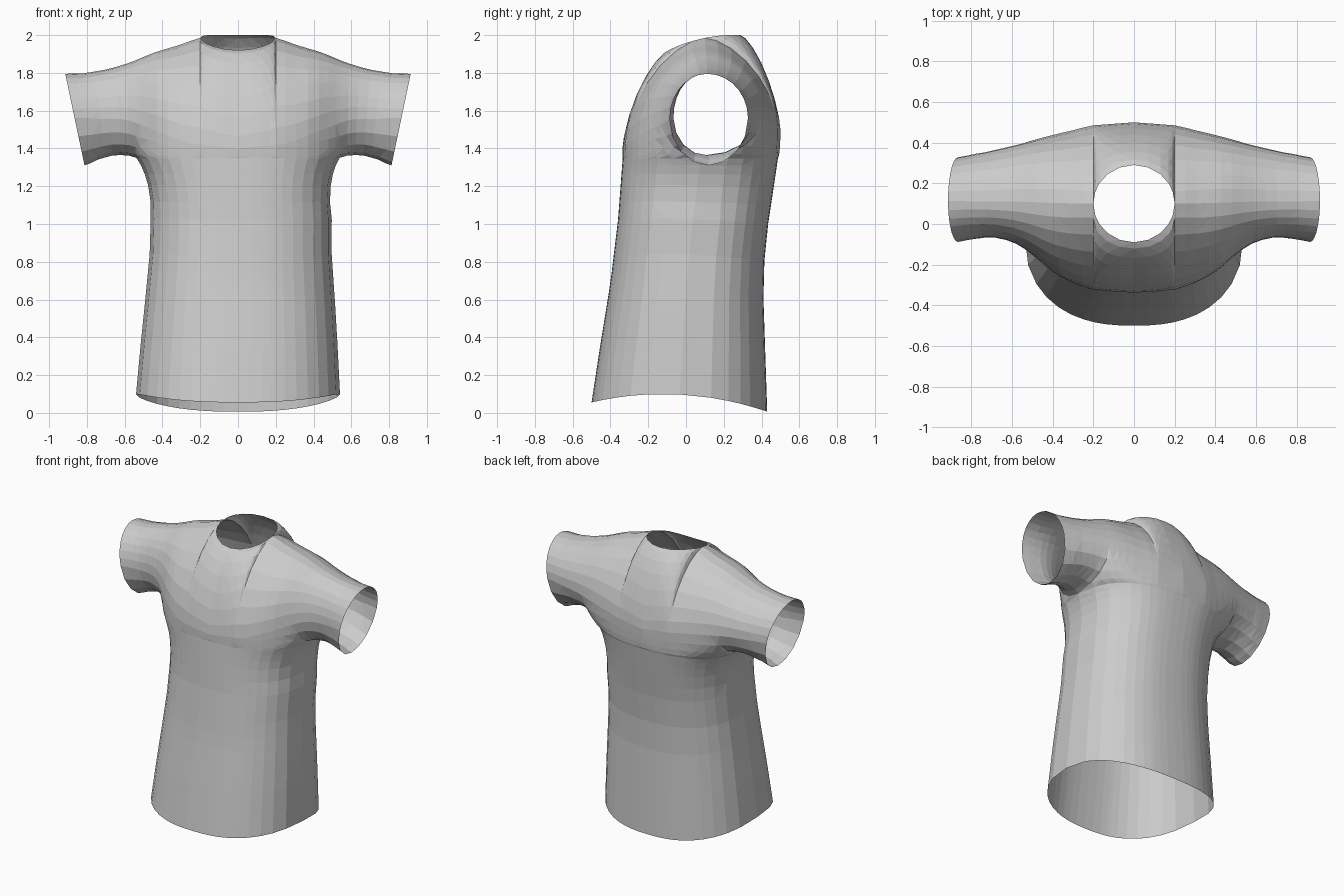
import bpy
import bmesh
from math import sin, cos, pi, sqrt

cube = bpy.data.objects.get("Cube")
if cube:
    bpy.data.objects.remove(cube, do_unlink=True)

ARMPIT_X, ARMPIT_Z, NECK_R = 0.54, 1.35, 0.2


def lerp(table, t):
    """Piecewise linear lookup in a list of (key, value) pairs."""
    if t <= table[0][0]:
        return table[0][1]
    for (a, va), (b, vb) in zip(table, table[1:]):
        if t <= b:
            return va + (vb - va) * (t - a) / (b - a)
    return table[-1][1]


# Torso outline by height
WIDTH = [(0, .54), (.3, .52), (.5, .505), (.8, .482), (1.1, .478), (1.2, .488), (1.28, .508), (1.35, .54)]
CHEST = [(0, -.5), (.3, -.455), (.65, -.4), (1.0, -.36), (1.35, -.335)]
BACK = [(0, .43), (.6, .41), (.8, .415), (1.0, .435), (1.2, .465), (1.35, .487)]
LEAN = [(0, 0), (.5, .01), (1.0, .017), (1.35, 0)]

# Shoulder and sleeve outline by distance from the middle
TOP = [(0, 1.985), (.2, 1.985), (.33, 1.945), (.45, 1.91), (.6, 1.842), (.7, 1.812), (.78, 1.798), (.865, 1.795)]
BOTTOM = [(.54, 1.35), (.6, 1.362), (.68, 1.36), (.78, 1.335), (.865, 1.31)]
FRONT_EDGE = [(0, -.337), (.2, -.322), (.4, -.24), (.5, -.15), (.6, -.085), (.7, -.065), (.8, -.075), (.865, -.088)]
BACK_EDGE = [(0, .5), (.2, .485), (.4, .44), (.6, .387), (.8, .34), (.865, .328)]
FRONT_MID = [(0, 1.4), (.3, 1.43), (.6, 1.56)]
BACK_MID = [(0, 1.5), (.6, 1.56)]
FLATNESS = [(0, 1.4), (.2, 1.22), (.5, 1.0)]


def torso_point(x, side, z):
    """Point of the body below the arms; side is -1 for front, 1 for back."""
    u = x / ARMPIT_X
    front, back = lerp(CHEST, z), lerp(BACK, z)
    bulge = max(0, 1 - abs(u) ** 2.4) ** (1 / 2.4)
    y = (front + back) / 2 + side * bulge * (back - front) / 2
    hem = 0.1 - 0.31 * (y + 0.12) ** 2
    return (u * lerp(WIDTH, z) + lerp(LEAN, z), y, hem + (ARMPIT_Z - hem) * z / ARMPIT_Z)


def upper_column(x, side):
    """Points from the neck or shoulder ridge down to the armpit level."""
    s = abs(x)
    # neck rim, closing into the shoulder ridge
    u = side * 0.19 * sqrt(max(0, 1 - (s / NECK_R) ** 2))
    top_y = 0.1 + u + 0.02 * max(0, s - NECK_R)
    top_z = lerp(TOP, s) + 0.21 * u - 0.7 * u * u
    # underarm, closing into the sleeve underside
    if s < ARMPIT_X:
        low_y, low_z = torso_point(x, side, ARMPIT_Z)[1], ARMPIT_Z
    else:
        low_y, low_z = lerp([(.54, .076), (.7, .12)], s), lerp(BOTTOM, s)
    edge = lerp(FRONT_EDGE if side < 0 else BACK_EDGE, s)
    edge = min(edge, low_y) if side < 0 else max(edge, low_y)
    mid = lerp(FRONT_MID if side < 0 else BACK_MID, s)
    p = lerp(FLATNESS, s)
    slant = 0.21 * max(0, s - ARMPIT_X) / 0.325
    column = []
    for k in range(8):
        t = k / 7 * pi / 2
        column.append((top_y + (edge - top_y) * sin(t) ** p,
                       mid + (top_z - mid) * max(0, cos(t)) ** p))
    for k in range(1, 5):
        t = k / 4 * pi / 2
        column.append((low_y + (edge - low_y) * cos(t), mid + (low_z - mid) * sin(t)))
    sign = 1 if x > 0 else -1
    return [(x + sign * slant * (z - 1.56), y, z) for y, z in column]


def add_sheet(bm, columns):
    """Join neighbouring columns of points with quads."""
    grid = [[bm.verts.new(co) for co in col] for col in columns]
    for a, b in zip(grid, grid[1:]):
        for k in range(len(a) - 1):
            bm.faces.new((a[k], a[k + 1], b[k + 1], b[k]))


half = [.07, .13, .17, .19, .2, .25, .31, .37, .43, .48, .52, .54,
        .58, .63, .68, .73, .78, .82, .865]
stations = [-x for x in reversed(half)] + [0] + half
body_stations = [x for x in stations if abs(x) <= ARMPIT_X]
heights = [1.35, 1.31, 1.26, 1.2] + [1.1 - 0.1 * i for i in range(12)]
heights[-1] = 0

# Shirt: upper body with sleeves, then the body below
bm = bmesh.new()
for side in (-1, 1):
    add_sheet(bm, [upper_column(x, side) for x in stations])
    add_sheet(bm, [[torso_point(x, side, z) for z in heights] for x in body_stations])
bmesh.ops.remove_doubles(bm, verts=bm.verts, dist=0.0005)
bmesh.ops.dissolve_degenerate(bm, edges=bm.edges, dist=0.0002)
# relax the cloth around the underarms, leaving the openings alone
inner = [v for v in bm.verts if not v.is_boundary and 0.3 < abs(v.co.x) < 0.75 and v.co.z > 1.1]
for _ in range(2):
    bmesh.ops.smooth_vert(bm, verts=inner, factor=0.3, use_axis_x=True, use_axis_y=True, use_axis_z=True)
bmesh.ops.triangulate(bm, faces=bm.faces)
bmesh.ops.recalc_face_normals(bm, faces=bm.faces)

mesh = bpy.data.meshes.new("shirt")
bm.to_mesh(mesh)
bm.free()
shirt = bpy.data.objects.new("shirt", mesh)
bpy.context.scene.collection.objects.link(shirt)

# Plain grey cloth
cloth = bpy.data.materials.new("grey_cloth")
cloth.use_nodes = True
cloth.diffuse_color = (0.6, 0.6, 0.6, 1)
cloth.node_tree.nodes["Principled BSDF"].inputs["Base Color"].default_value = (0.6, 0.6, 0.6, 1)
mesh.materials.append(cloth)
